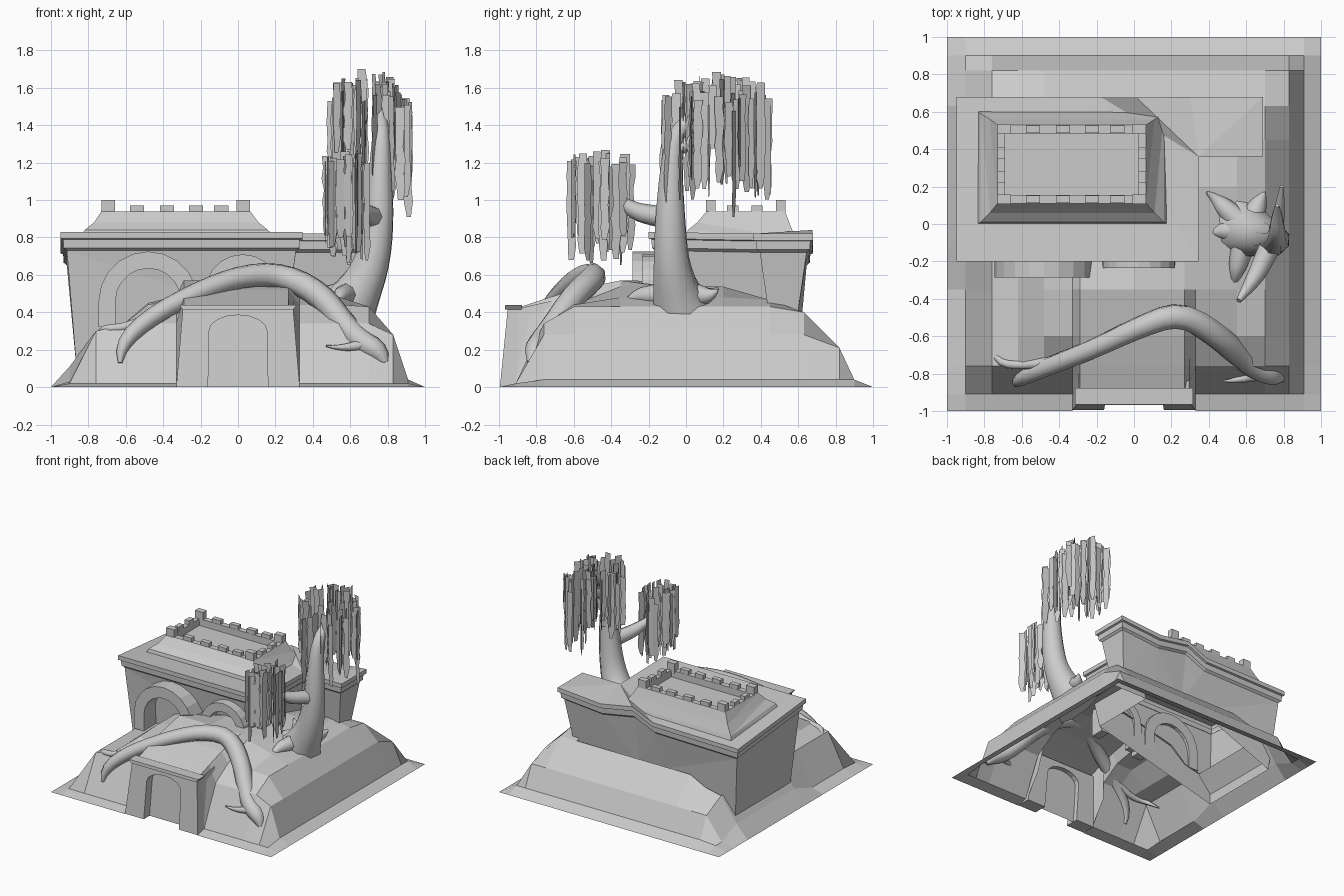
import bpy, bmesh, math, random
from mathutils import Vector

if "Cube" in bpy.data.objects:
    bpy.data.objects.remove(bpy.data.objects["Cube"])
random.seed(4)


def make(name, verts, faces, tri=False):
    me = bpy.data.meshes.new(name)
    me.from_pydata(verts, [], faces)
    bm = bmesh.new()
    bm.from_mesh(me)
    if tri:
        bmesh.ops.triangulate(bm, faces=bm.faces[:])
    bmesh.ops.recalc_face_normals(bm, faces=bm.faces[:])
    bm.to_mesh(me)
    bm.free()
    ob = bpy.data.objects.new(name, me)
    bpy.context.collection.objects.link(ob)
    return ob


def loft(name, rings, cap_start=False, cap_end=False):
    n = len(rings[0])
    verts = [p for r in rings for p in r]
    faces = [(k * n + i, k * n + (i + 1) % n, (k + 1) * n + (i + 1) % n, (k + 1) * n + i)
             for k in range(len(rings) - 1) for i in range(n)]
    if cap_start:
        faces.append(tuple(range(n)))
    if cap_end:
        faces.append(tuple(range(len(verts) - n, len(verts))))
    return make(name, verts, faces, True)


def prism(name, pts, y0, y1, lean=0.0):
    return loft(name, [[(x, y + lean * z, z) for x, z in pts] for y in (y0, y1)], True, True)


def box(name, x0, x1, y0, y1, z0, z1):
    return prism(name, [(x0, z0), (x1, z0), (x1, z1), (x0, z1)], y0, y1)


def tube(name, pts):
    cu = bpy.data.curves.new(name, 'CURVE')
    cu.dimensions = '3D'
    cu.bevel_depth = 1.0
    cu.bevel_resolution = 2
    cu.use_fill_caps = True
    sp = cu.splines.new('NURBS')
    sp.points.add(len(pts) - 1)
    for p, (x, y, z, r) in zip(sp.points, pts):
        p.co = (x, y, z, 1)
        p.radius = r
    sp.order_u = 3
    sp.use_endpoint_u = True
    sp.resolution_u = 3
    ob = bpy.data.objects.new(name, cu)
    bpy.context.collection.objects.link(ob)
    bpy.ops.object.select_all(action='DESELECT')
    bpy.context.view_layer.objects.active = ob
    ob.select_set(True)
    bpy.ops.object.convert(target='MESH')
    bpy.ops.object.shade_smooth_by_angle(angle=math.radians(50))


def interp(t, table):
    for (a, za), (b, zb) in zip(table, table[1:]):
        if t <= b:
            return za + (zb - za) * (t - a) / (b - a)
    return table[-1][1]


# hollow mound: lowest of four side profiles, raised over the door, open under the building
LEFT = [(-1, 0), (-.9, .03), (-.76, .3), (-.62, .33), (-.48, .45), (0, .57)]
RIGHT = [(-1, 0), (-.91, .04), (-.83, .28), (-.7, .43), (-.4, .53), (0, .57)]
FRONT = [(-1, 0), (-.91, .02), (-.76, .34), (-.6, .44), (-.35, .56), (0, .57)]
DOOR = [(-1, 0), (-.91, .42), (-.76, .47), (-.6, .52), (-.35, .57), (0, .57)]
BACK = [(-1, 0), (-.9, .04), (-.82, .21), (-.63, .4), (-.3, .52), (0, .57)]
xs = [-1, -.9, -.76, -.62, -.48, -.33, -.29, 0, .27, .33, .55, .7, .83, .91, 1]
ys = [-1, -.91, -.76, -.6, -.35, -.12, .2, .45, .63, .82, .9, 1]


def ground(x, y):
    if abs(x) < .3 and y < -.3:
        return interp(y, DOOR)
    z = min(interp(x, LEFT), interp(-x, RIGHT), interp(y, FRONT), interp(-y, BACK))
    return z + .08 * (x == -.9 and -.3 < y < .7)


verts = [(x, y, ground(x, y)) for y in ys for x in xs]
faces = []
for j in range(len(ys) - 1):
    for i in range(len(xs) - 1):
        cx, cy = (xs[i] + xs[i + 1]) / 2, (ys[j] + ys[j + 1]) / 2
        house = (-.8 < cx < .27 and -.12 < cy < .63) or (.2 < cx < .6 and .45 < cy < .63)
        if house or (abs(cx) < .32 and cy < -.91):
            continue
        a = j * len(xs) + i
        faces.append((a, a + 1, a + 1 + len(xs), a + len(xs)))
make("mound", verts, faces)

# L-shaped building with a sagging cornice: x, y, top z, outward direction
PLAN = [(-.95, -.2, .83, -1, -1), (.345, -.2, .83, 1, -1), (.345, .36, .82, 1, -1),
        (.69, .36, .82, 1, -1), (.69, .68, .82, 1, 1), (.3, .68, .79, 0, 1),
        (.015, .675, .84, 0, 1), (-.17, .675, .76, 0, 1), (-.95, .68, .75, -1, 1)]
rings = [[(x + o * sx, y + o * sy, z + dz) for x, y, z, sx, sy in PLAN]
         for o, dz in [(0, 0), (0, -.035), (-.015, -.04), (-.018, -.085), (-.035, -.1)]]
rings.append([(x - .09 * sx, y - .09 * sy, .06 if x < -.9 else .34) for x, y, z, sx, sy in PLAN])
loft("building", rings, cap_start=True)

# rooftop terrace with sunken floor: x range, y range, front and back height
TERR = [(-.84, .18, 0, .61, .8, .73), (-.82, .16, .01, .59, .84, .79), (-.77, .11, .06, .56, .88, .86),
        (-.73, .065, .11, .53, .94, .94), (-.69, .025, .155, .485, .94, .94),
        (-.69, .025, .155, .485, .885, .885)]
loft("roof_terrace", [[(a, c, z), (b, c, z), (b, d, w), (a, d, w)] for a, b, c, d, z, w in TERR],
     cap_end=True)

# battlements
for y in (.133, .507):
    for x in (-.54, -.38, -.225, -.09):
        box("merlon", x - .038, x + .038, y - .02, y + .02, .92, .972)
    for x in (-.693, .028):
        box("corner_merlon", x - .036, x + .036, y - .025, y + .025, .92, 1.0)
for x in (-.71, .045):
    for y in (.25, .38):
        box("side_merlon", x - .02, x + .02, y - .03, y + .03, .92, .972)


# window arches on the front wall
def arc(cx, cz, r, n=10, h=1.0):
    return [(cx + r * math.cos(math.pi * k / n), cz + h * r * math.sin(math.pi * k / n))
            for k in range(n + 1)]


for cx, cz, ro, ri, y in [(-.48, .46, .265, .175, -.285), (.025, .51, .2, .13, -.235)]:
    pts = [(cx + ro, .32)] + arc(cx, cz, ro) + [(cx - ro, .32), (cx - ri, .32)]
    pts += arc(cx, cz, ri)[::-1] + [(cx + ri, .32)]
    prism("window_arch", pts, y, -.12)

# doorway: leaning frame with arched opening, lintel and recessed door
frame = [(.33, 0), (.295, .42), (-.295, .42), (-.33, 0), (-.16, 0)]
frame += arc(0, .3, .155, 8, .55)[::-1] + [(.16, 0)]
prism("door_frame", frame, -.995, -.88, .1)
prism("door_lintel", [(-.295, .415), (.295, .415), (.315, .44), (-.315, .44)], -1.01, -.92, .1)
for s in (-1, 1):
    make("door_side", [(s * .33, -.9, 0), (s * .33, -.76, .2), (s * .295, -.72, .46),
                       (s * .295, -.9, .42)], [(0, 1, 2, 3)])
make("door_panel", [(-.18, -.92, 0), (.18, -.92, 0), (.18, -.88, .4), (-.18, -.88, .4)], [(0, 1, 2, 3)])

# great arching root and its side roots
tube("arching_root", [(-.63, -.86, .13, .012), (-.635, -.84, .22, .04), (-.48, -.77, .37, .05),
                      (-.22, -.67, .51, .053), (.03, -.55, .6, .06), (.25, -.47, .6, .07),
                      (.45, -.6, .49, .07), (.57, -.71, .33, .065), (.66, -.78, .24, .065),
                      (.76, -.81, .19, .06), (.79, -.83, .13, .02)])
tube("root_twig_left", [(-.77, -.62, .22, .005), (-.75, -.74, .32, .02), (-.6, -.76, .31, .025),
                        (-.45, -.74, .38, .03)])
tube("root_twig_right", [(.47, -.84, .22, .004), (.57, -.84, .2, .018), (.68, -.8, .23, .035)])

# tree trunk, branches and flared roots
tube("trunk", [(.55, -.01, .36, .19), (.63, -.05, .48, .135), (.72, -.08, .66, .1),
               (.755, -.085, .9, .085), (.76, -.08, 1.15, .065), (.765, -.06, 1.36, .048),
               (.765, .05, 1.46, .03), (.765, .1, 1.54, .01)])
tube("branch", [(.75, -.07, .9, .06), (.69, -.2, .92, .055), (.64, -.3, .95, .045),
                (.56, -.41, 1.04, .015)])
tube("upper_branch", [(.76, -.03, 1.28, .04), (.78, .08, 1.36, .03), (.79, .2, 1.46, .01)])
for x, y, z in [(.39, .17, .53), (.7, .17, .52), (.53, -.34, .44), (.4, -.05, .5)]:
    tube("tree_root", [(.61, -.03, .5, .07), ((.6 + x) / 2, (y - .02) / 2, .49, .06),
                       (x * .8 + .12, y * .8, .49, .035), (x, y, z, .006)])


# hanging foliage: jagged vertical ribbons
def foliage(name, count, cx, cy, rx, ry, top, drop, lo, hi, tilt=0.0):
    vs, fs = [], []
    for _ in range(count):
        a, d, t = random.uniform(0, 6.283), random.random() ** .5, random.uniform(0, 3.1416)
        c = Vector((cx + rx * d * math.cos(a), cy + ry * d * math.sin(a), 0))
        side = Vector((math.cos(t), math.sin(t), 0))
        z0 = top - drop * d * d + random.uniform(-.05, .05) - tilt * (c.x - cx)
        length, n, b = random.uniform(lo, hi), 7, len(vs)
        for k in range(n + 1):
            w = .023 * (1 - .45 * (k == n)) + random.uniform(-.004, .004)
            m = c + side * random.uniform(-.005, .005) + Vector((0, 0, z0 - length * k / n))
            vs += [m - side * w, m + side * w]
        fs += [(b + 2 * k, b + 2 * k + 1, b + 2 * k + 3, b + 2 * k + 2) for k in range(n)]
    make(name, vs, fs)


foliage("upper_foliage", 70, .72, .17, .22, .3, 1.67, .14, .34, .58, .2)
foliage("lower_foliage", 36, .58, -.46, .12, .19, 1.23, .05, .38, .54)
